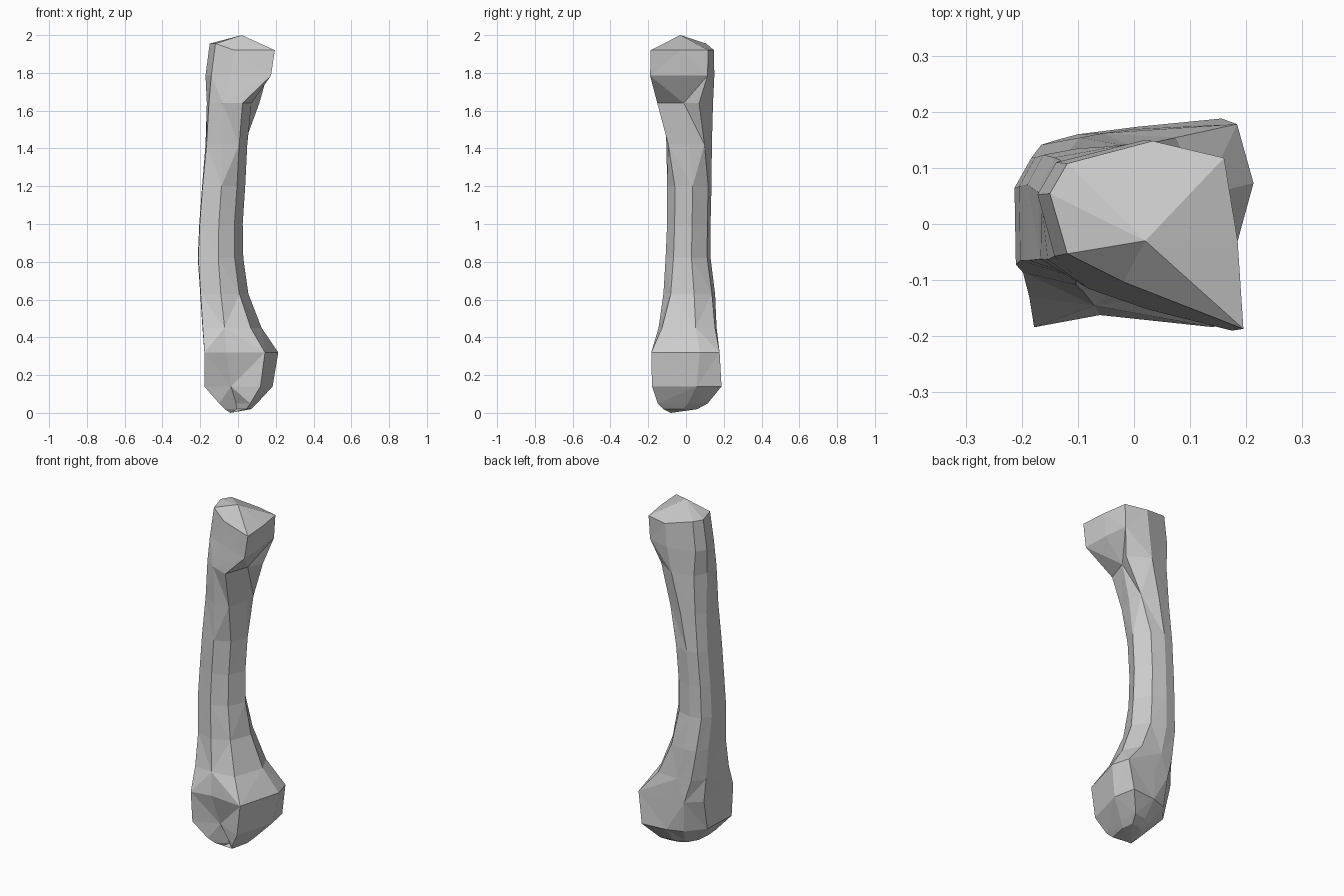
import bpy, bmesh

if "Cube" in bpy.data.objects:
    bpy.data.objects.remove(bpy.data.objects["Cube"])

# Eight-sided cross-sections in a -1..1 box, anticlockwise from front left
HEAD = [(-.82, -.2), (-.24, -.5), (1, -1), (.94, -.06), (.8, .82), (.06, 1), (-.82, .76), (-1, .44)]
NECK = [(-.92, -.4), (-.4, -.75), (.36, -1), (.7, -.05), (1, .5), (.15, 1), (-.75, .8), (-1, .3)]
SHAFT = [(-.98, -.7), (-.1, -1), (.62, -.65), (1, .15), (.5, .85), (-.2, 1), (-.75, .9), (-1, .45)]
FOOT = [(-1, -1), (-.4, -.88), (.64, -1), (1, .42), (.85, 1), (-.1, .95), (-.6, .9), (-1, .5)]
SOLE = [(-1, -.9), (-.1, -.45), (.65, -1), (1, .2), (.85, 1), (.1, .9), (-.4, .65), (-.9, 0)]


def blend(a, b, t):
    return [(p[0] * (1 - t) + q[0] * t, p[1] * (1 - t) + q[1] * t) for p, q in zip(a, b)]


# Rings from bottom to top: z, x min, x max, y min, y max, section
RINGS = [
    (.02, -.07, .07, -.12, .06, SOLE),
    (.05, -.1, .1, -.15, .115, SOLE),
    (.14, -.178, .183, -.18, .188, blend(FOOT, SOLE, .6)),
    (.32, -.178, .213, -.184, .178, FOOT),
    (.45, -.188, .125, -.155, .166, blend(FOOT, SHAFT, .5)),
    (.63, -.2, .055, -.122, .155, blend(FOOT, SHAFT, .85)),
    (.82, -.213, .028, -.108, .13, SHAFT),
    (1.0, -.205, .025, -.1, .13, SHAFT),
    (1.2, -.19, .038, -.1, .135, SHAFT),
    (1.42, -.172, .065, -.118, .137, blend(SHAFT, NECK, .45)),
    (1.64, -.165, .113, -.152, .143, NECK),
    (1.785, -.172, .186, -.19, .15, blend(NECK, HEAD, .9)),
    (1.92, -.15, .195, -.187, .148, HEAD),
]

bm = bmesh.new()
loops = []
for i, (z, x0, x1, y0, y1, section) in enumerate(RINGS):
    # The far left of the head's rim stands a little higher
    top = i == len(RINGS) - 1
    loops.append([bm.verts.new(((x0 + x1) / 2 + u * (x1 - x0) / 2,
                                (y0 + y1) / 2 + v * (y1 - y0) / 2,
                                z + (.035 if top and u < -.5 else 0)))
                  for u, v in section])

# Walls, with alternating diagonals for the faceted look
for r, (low, high) in enumerate(zip(loops, loops[1:])):
    for k in range(8):
        a, b, c, d = low[k], low[(k + 1) % 8], high[(k + 1) % 8], high[k]
        tris = ((a, b, c), (a, c, d)) if (r + k) % 2 else ((a, b, d), (b, c, d))
        for t in tris:
            bm.faces.new(t)

# Pointed caps at both ends
for loop, tip in ((loops[0], (-.04, -.08, 0)), (loops[-1], (.02, -.03, 2))):
    apex = bm.verts.new(tip)
    for k in range(8):
        bm.faces.new((loop[k], loop[(k + 1) % 8], apex))

bmesh.ops.recalc_face_normals(bm, faces=bm.faces)
mesh = bpy.data.meshes.new("leg_bone")
bm.to_mesh(mesh)
bm.free()
bpy.context.collection.objects.link(bpy.data.objects.new("leg_bone", mesh))
